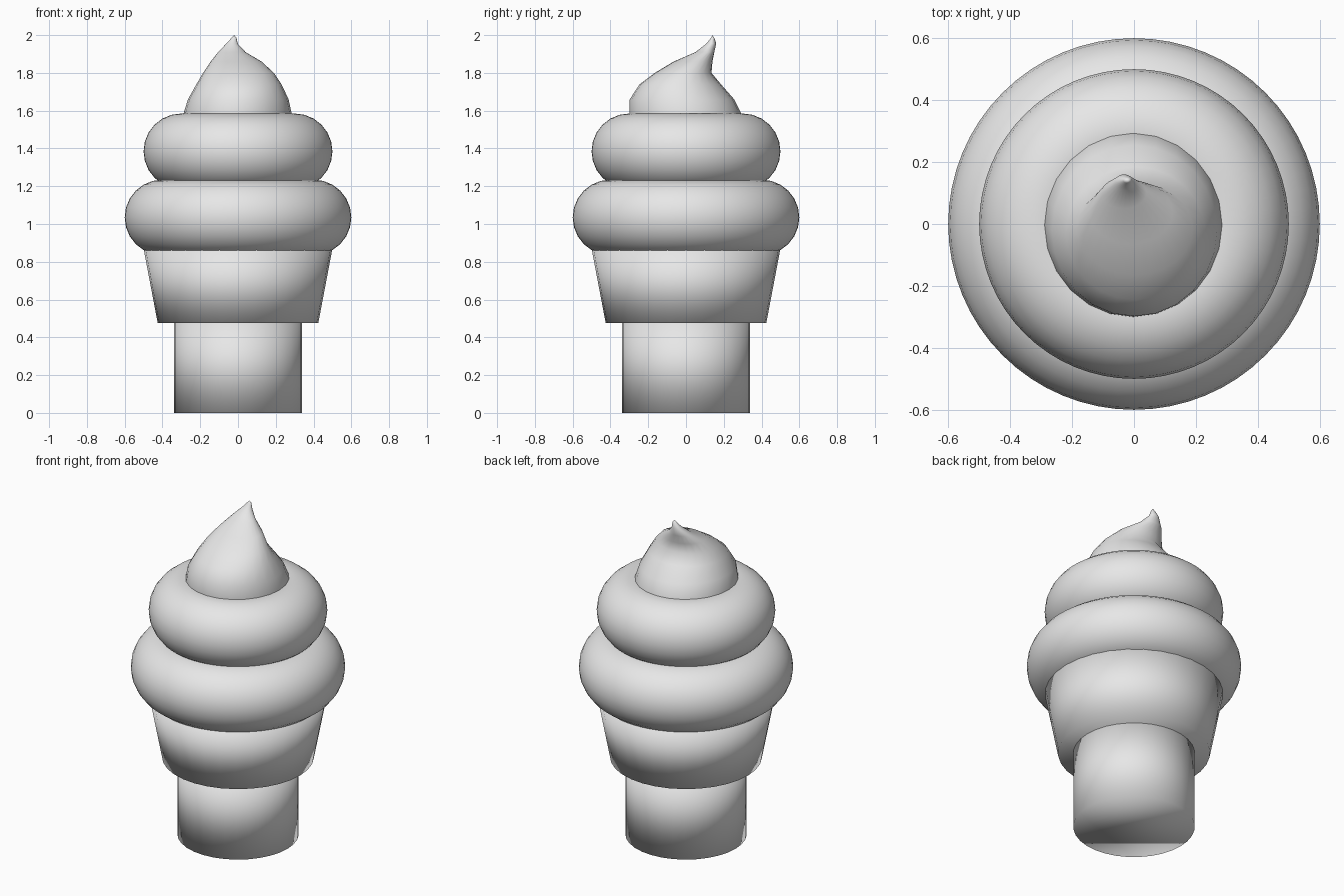
import bpy
from math import sin, cos, tau

cube = bpy.data.objects.get("Cube")
if cube:
    bpy.data.objects.remove(cube, do_unlink=True)

grey = bpy.data.materials.new("plain grey")
grey.use_nodes = True
colour = (0.8, 0.8, 0.8, 1)
grey.diffuse_color = colour
grey.node_tree.nodes["Principled BSDF"].inputs["Base Color"].default_value = colour


def finish(name):
    """Name the active object, colour it and shade it smooth all over."""
    obj = bpy.context.object
    obj.name = name
    obj.data.materials.append(grey)
    bpy.ops.object.shade_smooth()
    return obj


def tapered(name, low, high, bottom, top):
    bpy.ops.mesh.primitive_cone_add(vertices=32, radius1=low, radius2=high,
                                    depth=top - bottom, location=(0, 0, (bottom + top) / 2))
    return finish(name)


def scoop_ring(name, major, z):
    bpy.ops.mesh.primitive_torus_add(major_radius=major, minor_radius=0.2,
                                     major_segments=64, minor_segments=24, location=(0, 0, z))
    return finish(name)


# Wafer cone: narrow stem and flared cup
tapered("cone_stem", 0.34, 0.34, 0, 0.49)
tapered("cone_cup", 0.425, 0.5, 0.475, 0.87)

# Two soft rings of ice cream
scoop_ring("lower_swirl", 0.4, 1.035)
scoop_ring("upper_swirl", 0.3, 1.385)

# Peak: stacked ovals, each given as height, x range and y range
sections = [
    (1.48, -.29, .285, -.30, .30),
    (1.58, -.29, .285, -.30, .295),
    (1.66, -.265, .268, -.298, .255),
    (1.74, -.22, .23, -.245, .185),
    (1.80, -.185, .19, -.165, .135),
    (1.86, -.145, .125, -.065, .14),
    (1.91, -.105, .04, .05, .15),
    (1.955, -.062, -.002, .108, .16),
    (1.985, -.035, -.008, .132, .15),
]
sides = 24
verts, faces = [], []
for z, x0, x1, y0, y1 in sections:
    for i in range(sides):
        a = tau * i / sides
        verts.append(((x0 + x1) / 2 + (x1 - x0) / 2 * cos(a),
                      (y0 + y1) / 2 + (y1 - y0) / 2 * sin(a), z))
for k in range(len(sections) - 1):
    for i in range(sides):
        j = (i + 1) % sides
        a, b = k * sides, (k + 1) * sides
        faces.append((a + i, a + j, b + j, b + i))
tip = len(verts)
verts.append((-.02, .14, 2.0))
last = tip - sides
faces += [(last + i, last + (i + 1) % sides, tip) for i in range(sides)]
faces.append(tuple(reversed(range(sides))))

mesh = bpy.data.meshes.new("swirl_peak")
mesh.from_pydata(verts, [], faces)
peak = bpy.data.objects.new("swirl_peak", mesh)
bpy.context.collection.objects.link(peak)
bpy.ops.object.select_all(action='DESELECT')
peak.select_set(True)
bpy.context.view_layer.objects.active = peak
finish("swirl_peak")
